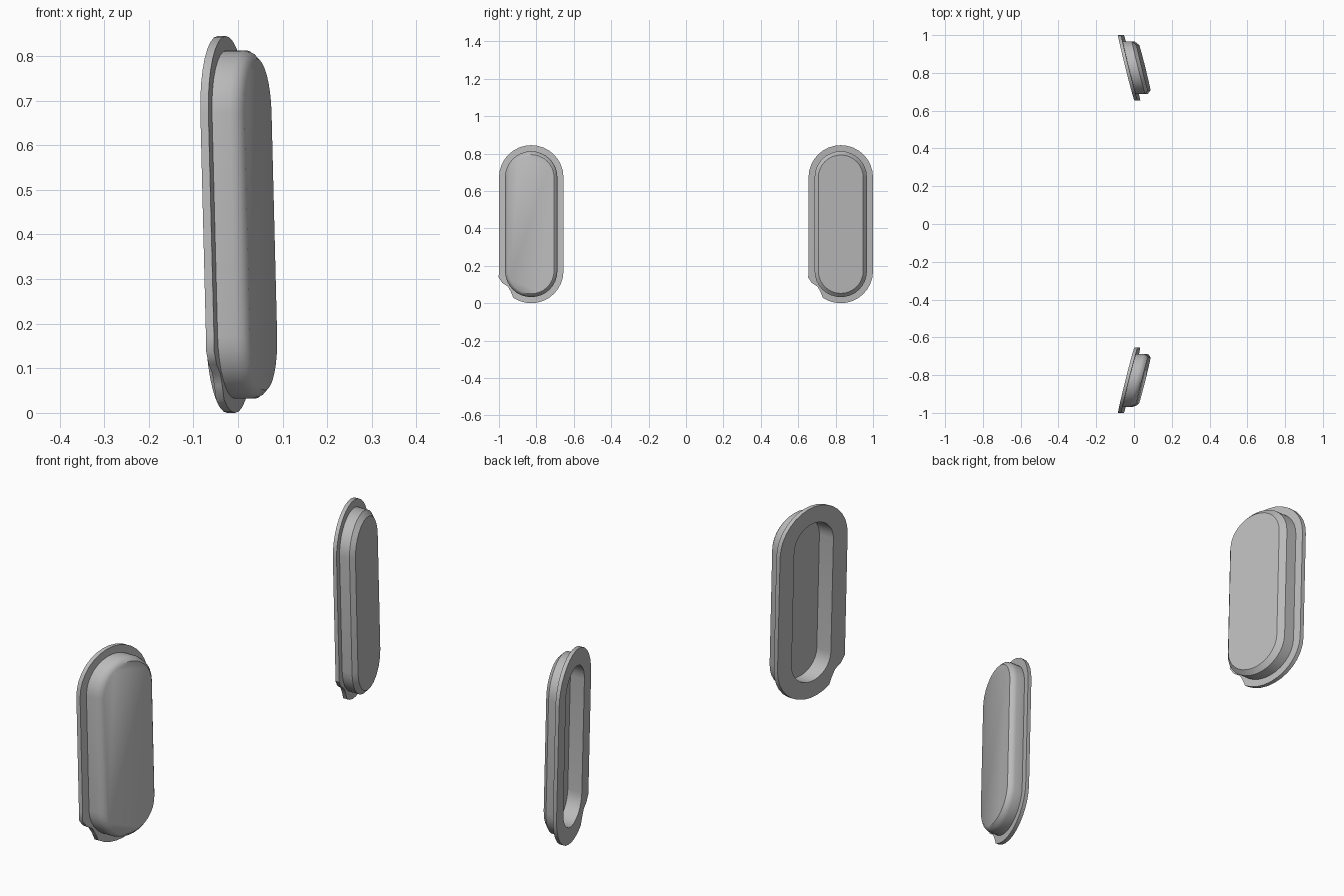
import bpy, bmesh, math

cube = bpy.data.objects.get("Cube")
if cube:
    bpy.data.objects.remove(cube, do_unlink=True)

# One flat grey for everything
grey = bpy.data.materials.new("plain_grey")
grey.use_nodes = True
colour = (0.5, 0.5, 0.5, 1)
grey.diffuse_color = colour
grey.node_tree.nodes["Principled BSDF"].inputs["Base Color"].default_value = colour

STEPS = 16            # segments in each rounded end
STRAIGHT = 0.25       # half length of the straight sides
MID_Z = 0.4225
CENTRE_Y = 0.8275
NOTCH = {1: 1.03, 2: 0.97, 3: 0.87, 4: 0.9}   # dent in the lower rim corner


def capsule(radius, notched=False):
    """Upright capsule outline as (y, z) offsets."""
    points = []
    for end in (0, 1):
        for i in range(STEPS + 1):
            a = math.pi * (end + i / STEPS)
            r = radius * (NOTCH.get(i, 1) if end and notched else 1)
            points.append((r * math.cos(a), r * math.sin(a) + STRAIGHT * (1 - 2 * end)))
    return points


def make_housing(name, side, shoulder, smooth_angle):
    """Loft from the recess floor, around the rim, to the raised face."""
    rings = [(0.1, 0.068, False), (0.1, 0, False),
             (0.1725, 0, True), (0.1725, 0.018, True),
             (0.14, 0.018, False)] + [(r, d, False) for r, d in shoulder]
    bm = bmesh.new()
    loops = []
    for radius, depth, notched in rings:
        loops.append([bm.verts.new((depth - 0.035 - 0.25 * side * u - 0.025 * w,
                                    side * CENTRE_Y + u, MID_Z + w))
                      for u, w in capsule(radius, notched)])
    count = len(loops[0])
    for a, b in zip(loops, loops[1:]):
        for i in range(count):
            j = (i + 1) % count
            bm.faces.new((a[i], a[j], b[j], b[i]))
    bm.faces.new(loops[0])
    bm.faces.new(loops[-1])
    bmesh.ops.recalc_face_normals(bm, faces=bm.faces)
    mesh = bpy.data.meshes.new(name)
    bm.to_mesh(mesh)
    bm.free()
    mesh.materials.append(grey)
    obj = bpy.data.objects.new(name, mesh)
    bpy.context.collection.objects.link(obj)
    bpy.ops.object.select_all(action='DESELECT')
    obj.select_set(True)
    bpy.context.view_layer.objects.active = obj
    bpy.ops.object.shade_smooth_by_angle(angle=math.radians(smooth_angle))


# Front housing has a rounded shoulder, rear housing a crisp chamfer
make_housing("front_housing", -1, [(0.14, 0.058), (0.135, 0.074), (0.122, 0.086)], 40)
make_housing("rear_housing", 1, [(0.14, 0.066), (0.12, 0.086)], 30)
